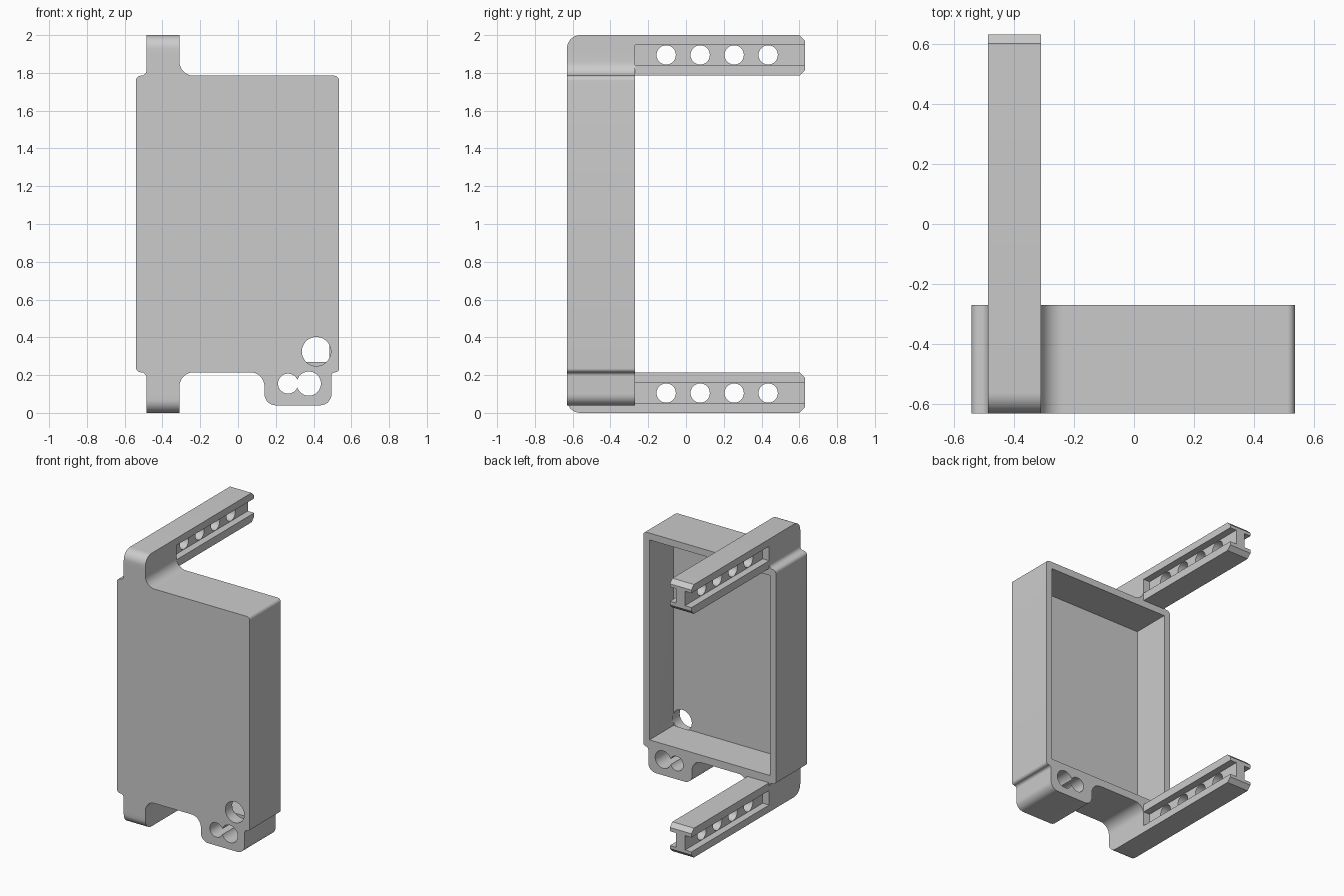
import bpy, bmesh, math
from mathutils import Vector

cube = bpy.data.objects.get("Cube")
if cube:
    bpy.data.objects.remove(cube, do_unlink=True)

grey = bpy.data.materials.new("plain grey")
grey.use_nodes = True
COLOUR = (0.6, 0.6, 0.6, 1)
grey.diffuse_color = COLOUR
grey.node_tree.nodes["Principled BSDF"].inputs["Base Color"].default_value = COLOUR


def rounded(corners, steps=8):
    """Turn (u, v, radius) corners into a filleted outline."""
    out = []
    for i, (u, v, r) in enumerate(corners):
        p = Vector((u, v))
        if r == 0:
            out.append(p)
            continue
        a = (Vector(corners[i - 1][:2]) - p).normalized()
        b = (Vector(corners[(i + 1) % len(corners)][:2]) - p).normalized()
        half = a.angle(b) / 2
        centre = p + (a + b).normalized() * r / math.sin(half)
        start = (p + a * r / math.tan(half) - centre).normalized()
        end = (p + b * r / math.tan(half) - centre).normalized()
        out += [centre + start.slerp(end, k / steps) * r for k in range(steps + 1)]
    return out


def circle(u, v, r, n=48):
    return [(u + r * math.cos(math.tau * i / n), v + r * math.sin(math.tau * i / n))
            for i in range(n)]


def box(u0, u1, v0, v1):
    return [(u0, v0), (u1, v0), (u1, v1), (u0, v1)]


def prism(name, outline, axis, lo, hi):
    """Extrude an (x, z) outline along y or a (y, z) outline along x."""
    bm = bmesh.new()

    def place(p, d):
        return (p[0], d, p[1]) if axis == "y" else (d, p[0], p[1])
    rings = [[bm.verts.new(place(p, d)) for p in outline] for d in (lo, hi)]
    for ring in rings:
        bm.faces.new(ring)
    n = len(outline)
    for i in range(n):
        j = (i + 1) % n
        bm.faces.new((rings[0][i], rings[0][j], rings[1][j], rings[1][i]))
    bmesh.ops.recalc_face_normals(bm, faces=bm.faces)
    mesh = bpy.data.meshes.new(name)
    bm.to_mesh(mesh)
    bm.free()
    obj = bpy.data.objects.new(name, mesh)
    mesh.materials.append(grey)
    bpy.context.collection.objects.link(obj)
    return obj


def combine(target, tool, operation):
    """Apply a boolean and discard the tool."""
    mod = target.modifiers.new("boolean", "BOOLEAN")
    mod.operation, mod.solver, mod.object = operation, "EXACT", tool
    bpy.context.view_layer.objects.active = target
    bpy.ops.object.modifier_apply(modifier=mod.name)
    bpy.data.objects.remove(tool, do_unlink=True)


FRONT, BACK, END = -0.63, -0.27, 0.63
LEFT, RIGHT = -0.54, 0.535
ARM_L, ARM_R = -0.485, -0.31
LOW, HIGH = 0.215, 1.785

# Case outline with arm roots and the lower foot
outline = rounded([
    (LEFT, HIGH, 0.026), (ARM_L, HIGH, 0.028), (ARM_L, 1.9, 0),
    (ARM_R, 1.9, 0), (ARM_R, HIGH, 0.075), (RIGHT, HIGH, 0.026),
    (RIGHT, LOW, 0.02), (0.495, LOW, 0.019), (0.495, 0.04, 0.06),
    (0.14, 0.04, 0.06), (0.14, LOW, 0.075), (ARM_R, LOW, 0.075),
    (ARM_R, 0.1, 0), (ARM_L, 0.1, 0), (ARM_L, LOW, 0.028), (LEFT, LOW, 0.026)])
case = prism("case", outline, "y", FRONT, BACK)

# Open cavity at the back
combine(case, prism("cavity", box(-0.49, 0.485, 0.27, 1.735), "y", -0.55, 0), "DIFFERENCE")

# Front hole and the paired holes through the foot
combine(case, prism("front_hole", circle(0.415, 0.325, 0.077), "y", -0.8, -0.545), "DIFFERENCE")
for x, r in ((0.265, 0.053), (0.375, 0.064)):
    combine(case, prism("foot_hole", circle(x, 0.155, r), "y", -0.8, 0), "DIFFERENCE")

# Upper and lower slotted arms, mirrored in height
for top in (True, False):
    def flip(points):
        return [(p[0], p[1] if top else 2 - p[1]) for p in points]

    side = rounded([(FRONT, HIGH, 0), (END - 0.03, HIGH, 0), (END, HIGH + 0.03, 0),
                    (END, 1.97, 0), (END - 0.03, 2, 0), (FRONT, 2, 0.07)])
    arm = prism("arm", flip(side), "x", ARM_L, ARM_R)
    groove = flip(box(BACK, 0.8, 1.842, 1.948))
    for lo, hi in ((-0.6, ARM_L + 0.052), (ARM_R - 0.052, -0.2)):
        combine(arm, prism("groove", groove, "x", lo, hi), "DIFFERENCE")
    for i in range(4):
        hole = flip(circle(-0.105 + 0.18 * i, 1.895, 0.051))
        combine(arm, prism("arm_hole", hole, "x", -0.6, -0.2), "DIFFERENCE")
    combine(case, arm, "UNION")

# Smooth the fillets and holes, keep the corners crisp
case.name = "battery_case_bracket"
bpy.ops.object.select_all(action="DESELECT")
case.select_set(True)
bpy.context.view_layer.objects.active = case
bpy.ops.object.shade_smooth_by_angle(angle=math.radians(30))
